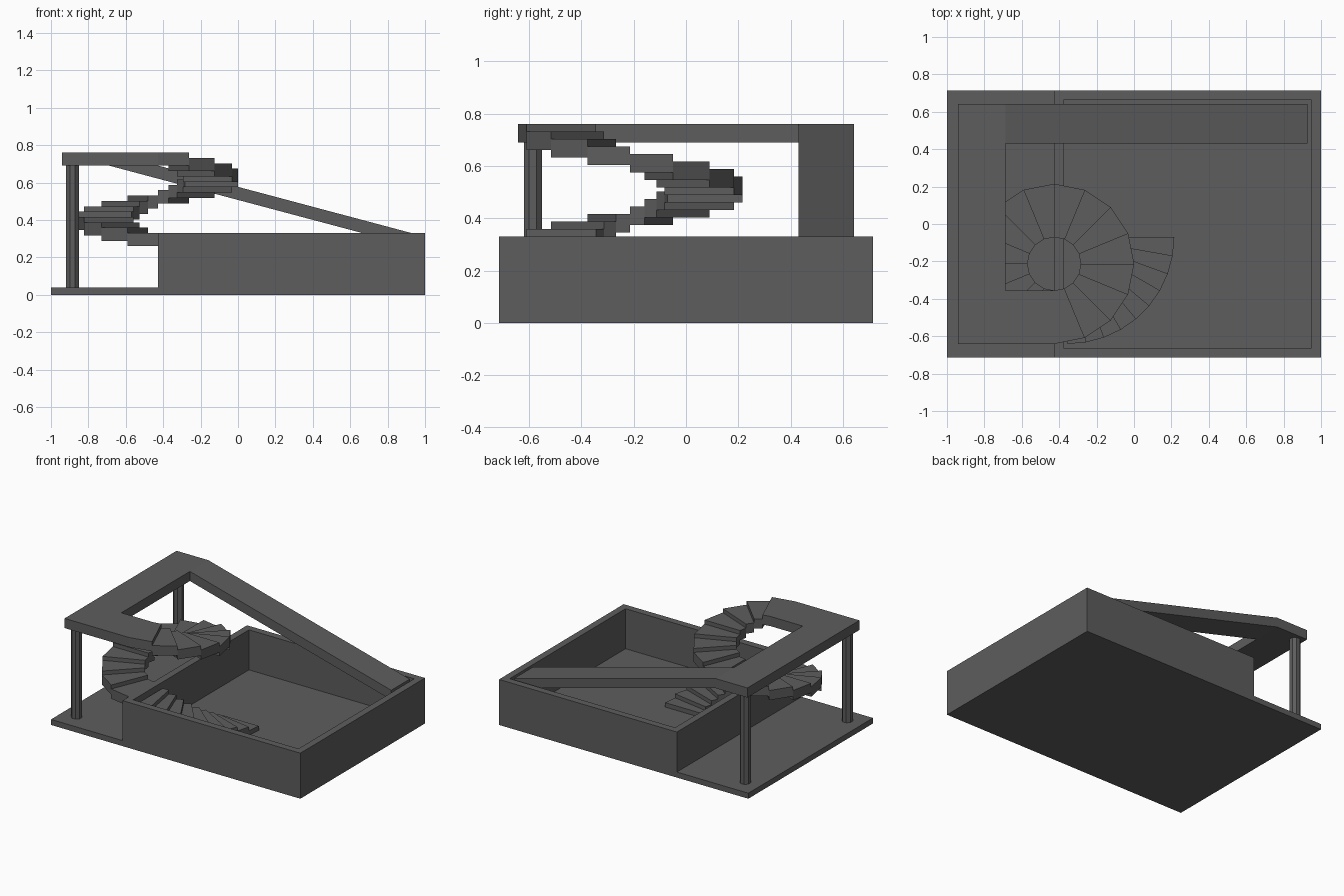
import bpy, bmesh, math
from mathutils import Vector

if "Cube" in bpy.data.objects:
    bpy.data.objects.remove(bpy.data.objects["Cube"])

mat = bpy.data.materials.new("dark grey")
mat.diffuse_color = (0.11, 0.11, 0.11, 1)
mat.use_nodes = True
mat.node_tree.nodes["Principled BSDF"].inputs["Base Color"].default_value = mat.diffuse_color


def finish(bm, name):
    bmesh.ops.recalc_face_normals(bm, faces=bm.faces)
    me = bpy.data.meshes.new(name)
    bm.to_mesh(me)
    bm.free()
    me.materials.append(mat)
    ob = bpy.data.objects.new(name, me)
    bpy.context.collection.objects.link(ob)
    return ob


def prism(bm, pts, lo, hi, axis="z"):
    """Extrude a flat outline between lo and hi along z or y."""
    def at(p, h):
        return (p[0], p[1], h) if axis == "z" else (p[0], h, p[1])
    a = [bm.verts.new(at(p, lo)) for p in pts]
    b = [bm.verts.new(at(p, hi)) for p in pts]
    bm.faces.new(a)
    bm.faces.new(b[::-1])
    n = len(pts)
    for i in range(n):
        j = (i + 1) % n
        bm.faces.new((a[i], b[i], b[j], a[j]))


def polar(c, r, deg):
    t = math.radians(deg)
    return (c[0] + r * math.cos(t), c[1] + r * math.sin(t))


def wedge(c, r0, r1, a0, a1):
    return [polar(c, r0, a0), polar(c, r1, a0), polar(c, r1, a1), polar(c, r0, a1)]


PLATE, WALL, TOP, THICK = 0.04, 0.33, 0.76, 0.07
WALL_X, RIM = -0.427, 0.0715
RISE = (TOP - WALL) / 15

# base: thin plate with a raised hollow box
bm = bmesh.new()
prism(bm, [(-1, 0), (1, 0), (1, WALL), (WALL_X, WALL), (WALL_X, PLATE), (-1, PLATE)],
      -0.714, 0.714, "y")
bmesh.ops.recalc_face_normals(bm, faces=bm.faces)
top = max(bm.faces, key=lambda f: f.calc_center_median().z)
bmesh.ops.inset_individual(bm, faces=[top], thickness=RIM)
bmesh.ops.inset_individual(bm, faces=[top], thickness=0)
for v in top.verts:
    v.co.z = PLATE
finish(bm, "base_with_pit")

# upper platform, ending in the first stair wedge
C1, R0, R1, STEP = (WALL_X, -0.213), 0.1425, 0.428, 22.5
bm = bmesh.new()
prism(bm, [(-0.942, -0.641), (WALL_X, -0.641), polar(C1, R1, -90 + STEP),
           polar(C1, R0, -90 + STEP), (WALL_X, -0.3555), (-0.687, -0.3555),
           (-0.687, 0.642), (-0.942, 0.642)], TOP - THICK, TOP)
finish(bm, "upper_platform")

# sloping ramp into the pit edge
bm = bmesh.new()
prism(bm, [(-0.687, TOP), (0.928, WALL), (0.928, WALL - THICK), (-0.687, TOP - THICK)],
      0.43, 0.642, "y")
finish(bm, "ramp")

# upper spiral steps
bm = bmesh.new()
for k in range(1, 16):
    z = TOP - k * RISE
    a = -90 + k * STEP
    prism(bm, wedge(C1, R0, R1, a, a + STEP), z - THICK, z)
finish(bm, "upper_spiral_steps")

# lower curved steps down to the pit floor
C2 = (WALL_X + RIM, -0.07)
bm = bmesh.new()
for k in range(9):
    z = WALL - (k + 1) * RISE
    a = -90 + k * 10
    prism(bm, wedge(C2, 0.286, 0.571, a, a + 10), max(z - THICK, PLATE - 0.01), z)
finish(bm, "lower_curved_steps")

# columns under the platform
for name, y in (("front_column", -0.585), ("back_column", 0.585)):
    bm = bmesh.new()
    c = (-0.885, y)
    prism(bm, [polar(c, 0.037, 22.5 + 45 * i) for i in range(8)], PLATE, TOP - THICK)
    finish(bm, name)
